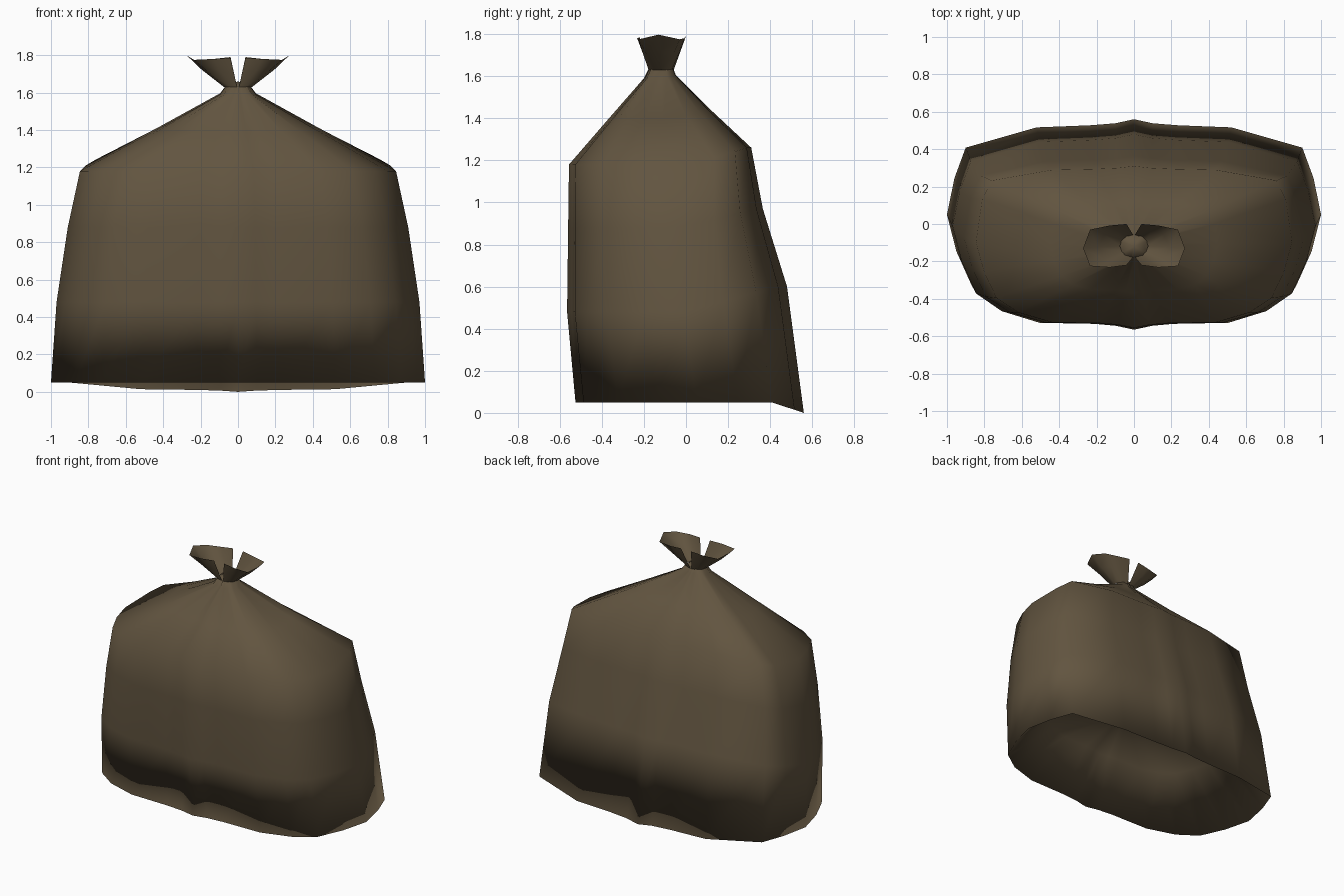
import bpy, bmesh, math

if "Cube" in bpy.data.objects:
    bpy.data.objects.remove(bpy.data.objects["Cube"])

bag_mat = bpy.data.materials.new("dark_olive_plastic")
bag_mat.diffuse_color = (0.122, 0.09, 0.051, 1)
bag_mat.use_nodes = True
bag_mat.node_tree.nodes["Principled BSDF"].inputs["Base Color"].default_value = bag_mat.diffuse_color

# Unit half outline of the bag seen from above, front centre to back centre
HALF = [(0, -1), (.1, -.96), (.22, -.94), (.52, -.93), (.73, -.81), (.87, -.63),
        (.95, -.3), (1, .06), (.96, .42), (.9, .72), (.52, .92), (.24, .94), (.1, .96), (0, 1)]
OUTLINE = HALF + [(-x, y) for x, y in HALF[-2:0:-1]]
N = len(OUTLINE)


def finish(bm, name):
    me = bpy.data.meshes.new(name)
    bm.to_mesh(me)
    bm.free()
    me.materials.append(bag_mat)
    for p in me.polygons:
        p.use_smooth = True
    ob = bpy.data.objects.new(name, me)
    bpy.context.collection.objects.link(ob)
    return ob


def ring(bm, rx, yf, yb, height, pleat=0, box=1):
    # box below 1 makes the rear corners squarer
    mid, half = (yf + yb) / 2, (yb - yf) / 2
    out = []
    for i, (u, v) in enumerate(OUTLINE):
        k = 1 - pleat * (i % 2)
        w = v ** box if v > .3 else v
        out.append(bm.verts.new((u * rx * k, mid + w * half * k, height(v))))
    return out


def bridge(bm, a, b):
    for i in range(len(a)):
        j = (i + 1) % len(a)
        bm.faces.new((a[i], a[j], b[j], b[i]))


def level(front, back):
    # flat along the front and sides, rising to the back
    return lambda v: front + (back - front) * min(1, max(0, (v - .1) / .8))


def rim(v):
    # the rear of the bottom rim sags to the ground
    return .05 * (1 - max(0, (v - .72) / .28))


# Bag body: domed pushed-in floor, walls, sloping shoulders and gathered neck
bm = bmesh.new()
rings = [
    ring(bm, .66, -.365, .34, lambda v: .4),
    ring(bm, 1.0, -.525, .56, rim),
    ring(bm, .97, -.565, .48, level(.48, .6)),
    ring(bm, .91, -.56, .365, level(.88, .97), 0, .8),
    ring(bm, .845, -.556, .31, level(1.18, 1.26), 0, .6),
    ring(bm, .45, -.37, .125, level(1.395, 1.435), .01, .8),
    ring(bm, .10, -.2, -.045, level(1.59, 1.605), .1),
    ring(bm, .065, -.175, -.06, lambda v: 1.64, .15),
]
for a, b in zip(rings, rings[1:]):
    bridge(bm, a, b)
for r, c in ((rings[0], (0, -.08, .62)), (rings[-1], (0, -.12, 1.66))):
    v = bm.verts.new(c)
    for i in range(N):
        bm.faces.new((r[i], r[(i + 1) % N], v))
bmesh.ops.recalc_face_normals(bm, faces=bm.faces)
finish(bm, "bag_body")

# Gathered tuft above the knot: one open flared flap, mirrored
bm = bmesh.new()
TOP = [(.04, -.22, 1.785), (.13, -.232, 1.78), (.235, -.225, 1.775), (.272, -.13, 1.797),
       (.235, -.03, 1.775), (.13, -.008, 1.78), (.04, 0, 1.79)]
rows = [[], [], []]
for i, (x, y, z) in enumerate(TOP):
    a = math.radians(-86 + 172 * i / (len(TOP) - 1))
    lo = (.075 * math.cos(a), -.118 + .06 * math.sin(a), 1.63)
    for r, t in enumerate((0, .55, 1)):
        k = t + (.05 if r == 1 and i % 2 else 0)
        rows[r].append(bm.verts.new((lo[0] + (x - lo[0]) * k,
                                     lo[1] + (y - lo[1]) * k,
                                     lo[2] + (z - lo[2]) * t)))
for a, b in zip(rows, rows[1:]):
    for i in range(len(TOP) - 1):
        bm.faces.new((a[i], a[i + 1], b[i + 1], b[i]))
tuft = finish(bm, "bag_tuft")
m = tuft.modifiers.new("mirror", 'MIRROR')
m.use_axis[0] = True
